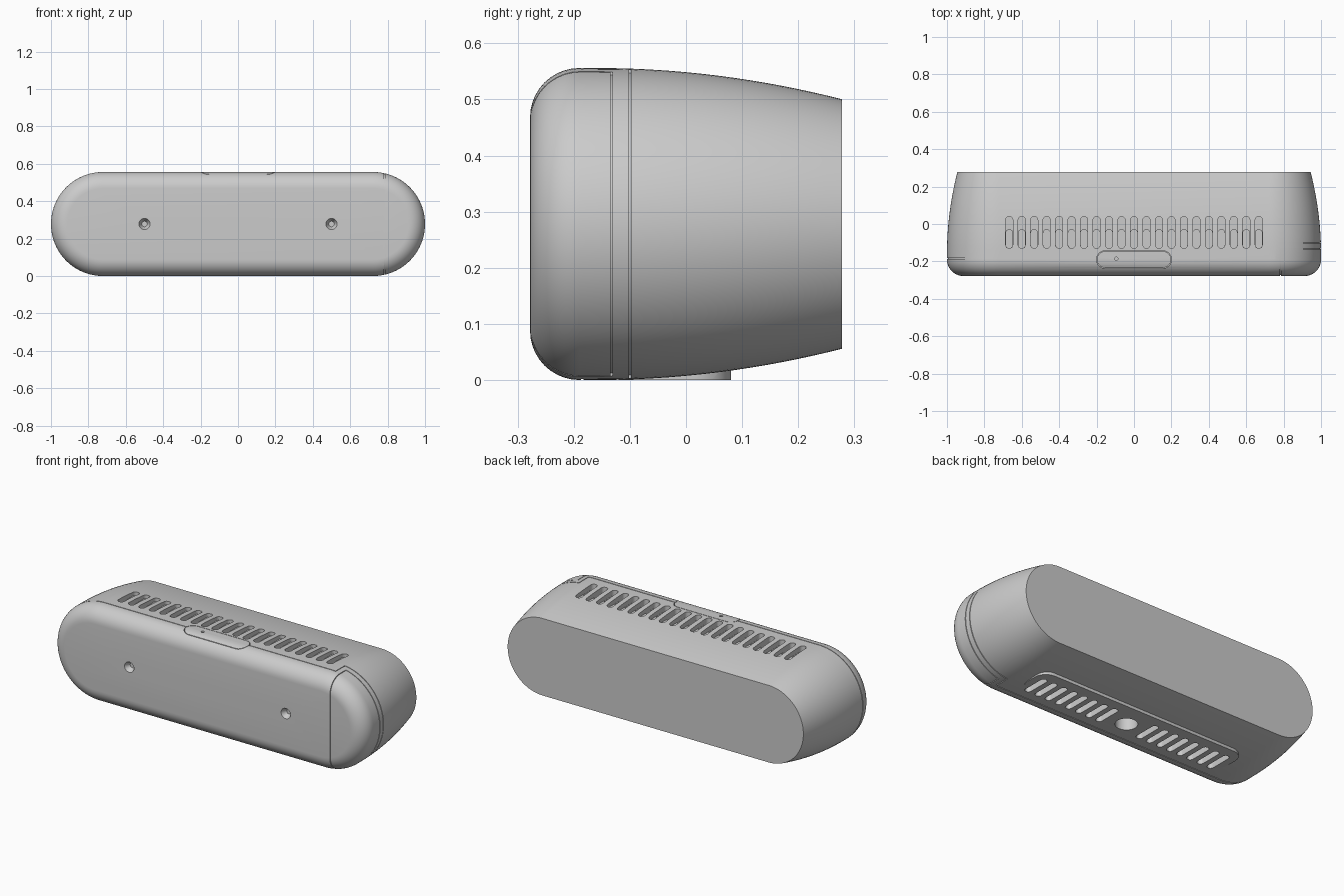
import bpy, bmesh, math
from mathutils import Matrix, Vector

if "Cube" in bpy.data.objects:
    bpy.data.objects.remove(bpy.data.objects["Cube"])

MID = 0.278      # half height and half depth of the case
STRAIGHT = 0.722  # half length of the straight part

grey = bpy.data.materials.new("light grey plastic")
grey.use_nodes = True
grey.diffuse_color = (0.6, 0.6, 0.6, 1)
grey.node_tree.nodes["Principled BSDF"].inputs["Base Color"].default_value = (0.6, 0.6, 0.6, 1)


def ring(hx, hy, r, segs):
    """Rounded rectangle: core half sizes hx, hy grown by radius r."""
    pts = []
    for q, (sx, sy) in enumerate([(1, 1), (-1, 1), (-1, -1), (1, -1)]):
        for i in range(segs + 1):
            a = (q + i / segs) * math.pi / 2
            pts.append(Vector((sx * hx + r * math.cos(a), sy * hy + r * math.sin(a), 0)))
    return pts


def loft(bm, stations, hx, hy, matrix, segs=6):
    """Skin rings of (radius, height) and cap both ends."""
    rows = [[bm.verts.new(matrix @ (p + Vector((0, 0, t)))) for p in ring(hx, hy, r, segs)]
            for r, t in stations]
    n = len(rows[0])
    for a, b in zip(rows, rows[1:]):
        for i in range(n):
            bm.faces.new((a[i], a[(i + 1) % n], b[(i + 1) % n], b[i]))
    bm.faces.new(rows[0])
    bm.faces.new(rows[-1])


def finish(name, bm):
    bmesh.ops.remove_doubles(bm, verts=bm.verts, dist=1e-5)
    bmesh.ops.recalc_face_normals(bm, faces=bm.faces)
    mesh = bpy.data.meshes.new(name)
    bm.to_mesh(mesh)
    bm.free()
    mesh.materials.append(grey)
    obj = bpy.data.objects.new(name, mesh)
    bpy.context.collection.objects.link(obj)
    return obj


def prisms(name, places, stations, hx=0, hy=0, turn=Matrix(), segs=6):
    bm = bmesh.new()
    for p in places:
        loft(bm, stations, hx, hy, Matrix.Translation(p) @ turn, segs)
    return finish(name, bm)


def boolean(target, tool, operation="DIFFERENCE", keep=False):
    mod = target.modifiers.new("cut", "BOOLEAN")
    mod.operation, mod.object, mod.solver = operation, tool, "EXACT"
    bpy.context.view_layer.objects.active = target
    bpy.ops.object.modifier_apply(modifier=mod.name)
    if not keep:
        bpy.data.objects.remove(tool)


def shell(name, inset=0.0):
    """Pill-shaped case: rounded front edge, sides tapering to the back."""
    fillet = 0.088
    st = []
    for i in range(11):
        a = i / 10 * math.pi / 2
        st.append((MID - fillet + (fillet - inset) * math.sin(a),
                   MID - fillet + (fillet - inset) * math.cos(a)))
    for i in range(1, 15):
        y = -0.16 + i / 14 * (MID + 0.16)
        st.append((MID - 0.29 * (y + 0.16) ** 2 - inset, -y))
    return prisms(name, [(0, 0, MID)], st, STRAIGHT, 0,
                  Matrix.Rotation(math.pi / 2, 4, "X"), 24)


body = shell("case")
core = shell("groove_core", 0.006)

# Front button follows the case surface
button = shell("top_button")
boolean(button, prisms("button_outline", [(0, -0.19, 0.5)], [(0.044, 0), (0.044, 0.1)], 0.154), "INTERSECT")

# Parting grooves between front cover, end cap and rear case
G = 0.002
slabs = [(-1.1, 0.755, -0.185 - G, -0.185 + G),
         (0.751, 0.755, -0.185 - G, -0.1 + G),
         (0.751, 1.1, -0.1 - G, -0.1 + G),
         (0.781, 0.785, -0.4, -0.133 + G),
         (0.781, 1.1, -0.133 - G, -0.133 + G)]
for x0, x1, y0, y1 in slabs:
    bm = bmesh.new()
    m = Matrix.Translation(((x0 + x1) / 2, (y0 + y1) / 2, MID)) @ Matrix.Diagonal((x1 - x0, y1 - y0, 1, 1))
    bmesh.ops.create_cube(bm, size=1, matrix=m)
    slab = finish("groove_cutter", bm)
    boolean(slab, core, keep=True)
    boolean(body, slab)
bpy.data.objects.remove(core)

# Flat foot under the case
foot = prisms("foot", [(0, -0.02, 0)], [(0.07, 0), (0.07, 0.05)], 0.59, 0.03)
boolean(body, foot, "UNION")

# Pocket for the button
boolean(body, prisms("pocket", [(0, -0.19, 0.52)], [(0.047, 0), (0.047, 0.1)], 0.154))

# Vent slots: stepped on the top, deep underneath
quarter = Matrix.Rotation(math.pi / 2, 4, "Z")
PITCH = 0.0667
top = [i * PITCH for i in range(-10, 11)]
boolean(body, prisms("vents", [(x, -0.045, 0.525) for x in top],
                     [(0.019, 0), (0.019, 0.1)], 0.066, 0, quarter))
boolean(body, prisms("deep_vents", [(x, -0.08, 0.46) for x in top],
                     [(0.0185, 0), (0.0185, 0.1)], 0.0315, 0, quarter))
under = [s * i * PITCH for s in (-1, 1) for i in range(2, 10)]
boolean(body, prisms("under_vents", [(x, -0.055, -0.05) for x in under],
                     [(0.018, 0), (0.018, 0.17)], 0.06, 0, quarter))

# Mounting socket underneath
boolean(body, prisms("socket", [(0, -0.06, -0.05)], [(0.058, 0), (0.058, 0.15)], segs=10))

# Countersunk front holes
back_turn = Matrix.Rotation(-math.pi / 2, 4, "X")
boolean(body, prisms("front_holes", [(s * 0.5, -MID, MID) for s in (-1, 1)],
                     [(0.03, -0.05), (0.03, 0), (0.015, 0.03)], turn=back_turn, segs=8))

# Pinhole in the button
boolean(button, prisms("pinhole", [(-0.095, -0.185, 0.53)], [(0.009, 0), (0.009, 0.1)]))

for obj in (body, button):
    bpy.ops.object.select_all(action="DESELECT")
    obj.select_set(True)
    bpy.context.view_layer.objects.active = obj
    bpy.ops.object.shade_smooth_by_angle(angle=math.radians(30))
